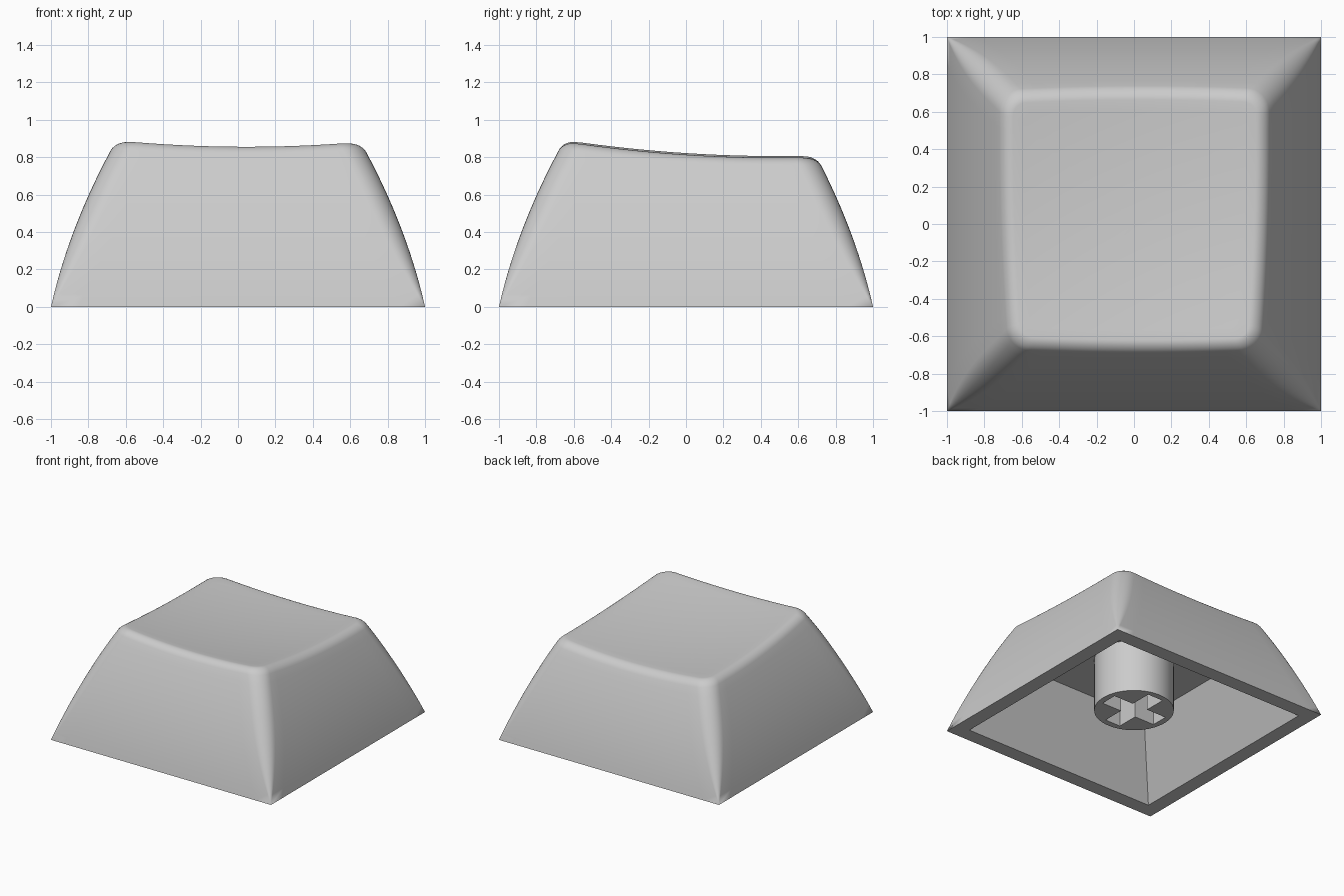
import bpy, bmesh, math

if "Cube" in bpy.data.objects:
    bpy.data.objects.remove(bpy.data.objects["Cube"])

grey = bpy.data.materials.new("light grey plastic")
grey.diffuse_color = (0.6, 0.6, 0.6, 1)
grey.use_nodes = True
grey.node_tree.nodes["Principled BSDF"].inputs["Base Color"].default_value = grey.diffuse_color


def finish(obj, angle=40):
    obj.data.materials.clear()
    obj.data.materials.append(grey)
    bpy.ops.object.select_all(action='DESELECT')
    obj.select_set(True)
    bpy.context.view_layer.objects.active = obj
    bpy.ops.object.shade_smooth_by_angle(angle=math.radians(angle))


def mesh_object(name, bm):
    me = bpy.data.meshes.new(name)
    bm.to_mesh(me)
    bm.free()
    obj = bpy.data.objects.new(name, me)
    bpy.context.collection.objects.link(obj)
    return obj


def half_width(z):
    """Bowed side profile, the same on all four sides."""
    return 1 - 0.225 * z - 0.1875 * z * z


def dish(x, y):
    """Height of the sloping, dished top."""
    return 0.787 - 0.068 * y + 0.069 * y * y + 0.075 * x * x - 0.007 * x


def corner_radius(z):
    return 0.12 * (1 - max(0, 1 - z / 0.6) ** 2)


ARC, SIDE = 8, 14


def ring_point(i, half, r):
    """Point i of a rounded square: a corner arc, then a straight side."""
    q, k = divmod(i, ARC + SIDE)
    c = half - r
    if k <= ARC:
        a = math.pi / 2 * k / ARC
        x, y = c + r * math.cos(a), c + r * math.sin(a)
    else:
        x, y = c - 2 * c * (k - ARC) / SIDE, half
    for _ in range(q):
        x, y = -y, x
    return x, y


COUNT = 4 * (ARC + SIDE)
FILLET = 0.05


def surface_point(i, u, inset, drop):
    """Point at fraction u of the way up to 'drop' below the dish."""
    z = 0.8 * u
    for _ in range(8):
        half = half_width(z)
        x, y = ring_point(i, half - inset, max(corner_radius(z) - inset, 0))
        z = u * (dish(x, y) - drop)
    return x, y, z


# Outer skin: bowed sides, rolled top edge, dished top
bm = bmesh.new()
rings = []
for s in range(15):
    rings.append([surface_point(i, s / 14, 0, FILLET) for i in range(COUNT)])
for s in range(1, 7):
    a = math.pi / 2 * s / 6
    rings.append([surface_point(i, 1, FILLET * (1 - math.cos(a)),
                                FILLET * (1 - math.sin(a))) for i in range(COUNT)])
rim = rings[-1]
for s in range(1, 12):
    f = 1 - s / 12
    rings.append([(x * f, y * f, dish(x * f, y * f)) for x, y, z in rim])
rows = [[bm.verts.new(p) for p in ring] for ring in rings]
for lo, hi in zip(rows, rows[1:]):
    for i in range(COUNT):
        j = (i + 1) % COUNT
        bm.faces.new((lo[i], lo[j], hi[j], hi[i]))
centre = bm.verts.new((0, 0, dish(0, 0)))
for i in range(COUNT):
    bm.faces.new((rows[-1][i], rows[-1][(i + 1) % COUNT], centre))
bmesh.ops.remove_doubles(bm, verts=bm.verts, dist=0.0005)
finish(mesh_object("outer_shell", bm), 50)

# Underside: flat bottom rim, sloping inner walls, ceiling
bm = bmesh.new()
squares = [[bm.verts.new((sx * h, sy * h, z))
            for sx, sy in ((1, 1), (-1, 1), (-1, -1), (1, -1))]
           for h, z in ((1, 0), (0.88, 0), (0.62, 0.545))]
for lo, hi in zip(squares, squares[1:]):
    for i in range(4):
        j = (i + 1) % 4
        bm.faces.new((lo[j], lo[i], hi[i], hi[j]))
bm.faces.new(squares[2])
bmesh.ops.recalc_face_normals(bm, faces=bm.faces)
# An open cup must face down into the cavity
bm.faces.ensure_lookup_table()
if bm.faces[-1].normal.z > 0:
    bmesh.ops.reverse_faces(bm, faces=bm.faces)
finish(mesh_object("inner_cavity", bm), 20)

# Stem: round post with a cross-shaped socket
BOTTOM, TOP = 0.11, 0.55
a, w = 0.25, 0.07
circle = [(0.3 * math.cos(t * math.pi / 32), 0.3 * math.sin(t * math.pi / 32))
          for t in range(64)]
cross = []
for q in range(4):
    for x, y in ((a, -w), (a, w), (w, w)):
        for _ in range(q):
            x, y = -y, x
        cross.append((x, y))
curve = bpy.data.curves.new("stem", 'CURVE')
curve.dimensions = '2D'
curve.fill_mode = 'BOTH'
curve.extrude = (TOP - BOTTOM) / 2
for outline in (circle, cross):
    spline = curve.splines.new('POLY')
    spline.points.add(len(outline) - 1)
    for p, (x, y) in zip(spline.points, outline):
        p.co = (x, y, 0, 1)
    spline.use_cyclic_u = True
stem = bpy.data.objects.new("stem", curve)
bpy.context.collection.objects.link(stem)
stem.location.z = (TOP + BOTTOM) / 2
bpy.ops.object.select_all(action='DESELECT')
stem.select_set(True)
bpy.context.view_layer.objects.active = stem
bpy.ops.object.convert(target='MESH')
finish(bpy.context.object, 30)
